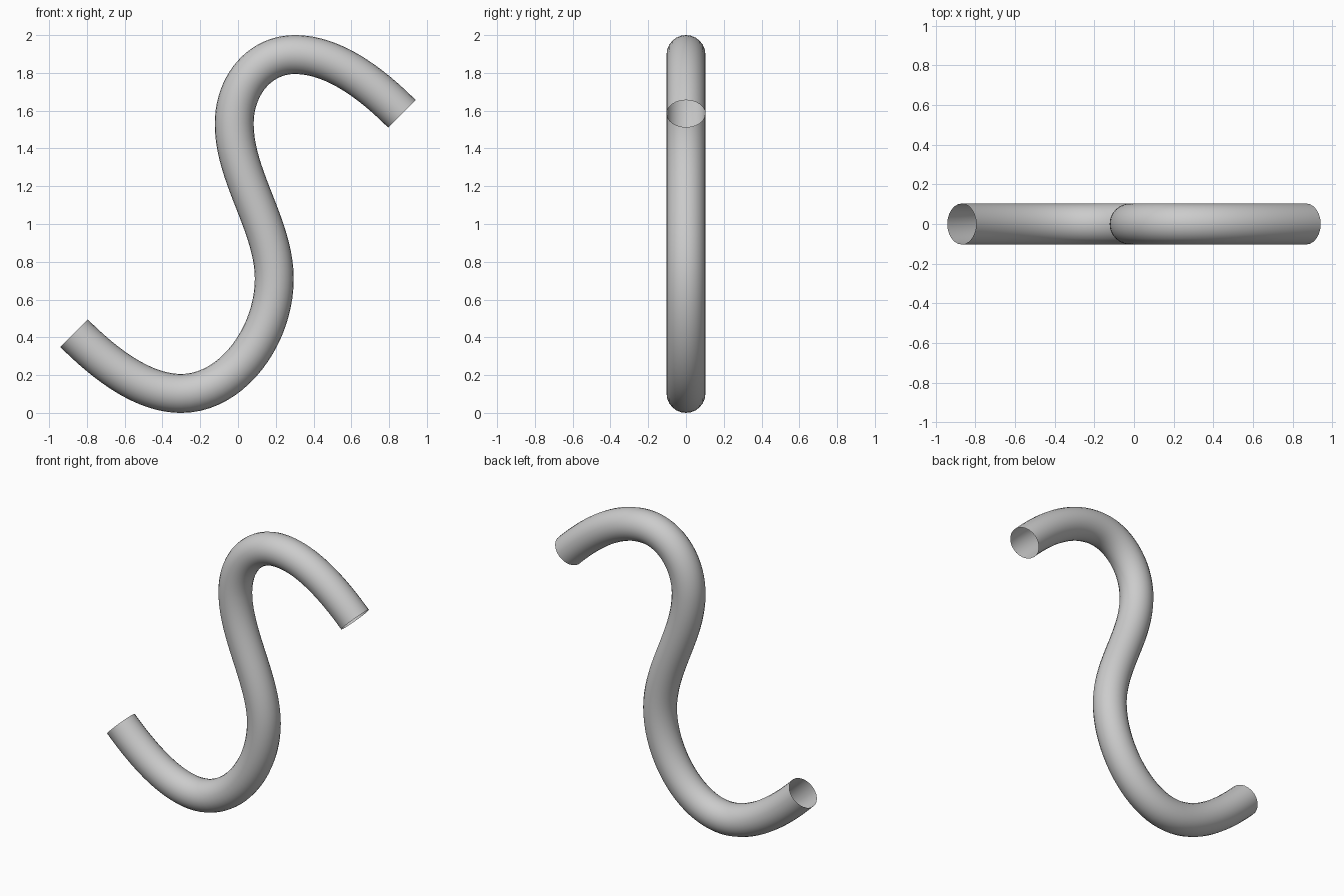
import bpy

if "Cube" in bpy.data.objects:
    bpy.data.objects.remove(bpy.data.objects["Cube"])

# Centre line of the S: (x, z), incoming handle, outgoing handle
PATH = [
    ((-0.868, 0.422), (-0.968, 0.522), (-0.663, 0.217)),
    ((-0.30, 0.103), (-0.475, 0.103), (-0.03, 0.103)),
    ((0.192, 0.71), (0.192, 0.41), (0.192, 0.99)),
    ((-0.02, 1.53), (-0.02, 1.25), (-0.02, 1.74)),
    ((0.30, 1.897), (0.12, 1.897), (0.475, 1.897)),
    ((0.868, 1.583), (0.663, 1.788), (0.968, 1.483)),
]

# Open-ended round tube swept along the path
curve = bpy.data.curves.new("s_tube", "CURVE")
curve.dimensions = "3D"
curve.resolution_u = 20
curve.bevel_depth = 0.103
curve.bevel_resolution = 10
curve.use_fill_caps = False
spline = curve.splines.new("BEZIER")
spline.bezier_points.add(len(PATH) - 1)
for p, (co, left, right) in zip(spline.bezier_points, PATH):
    p.handle_left_type = p.handle_right_type = "FREE"
    p.co, p.handle_left, p.handle_right = [(x, 0, z) for x, z in (co, left, right)]
spline.use_smooth = True

tube = bpy.data.objects.new("s_tube", curve)
bpy.context.collection.objects.link(tube)
